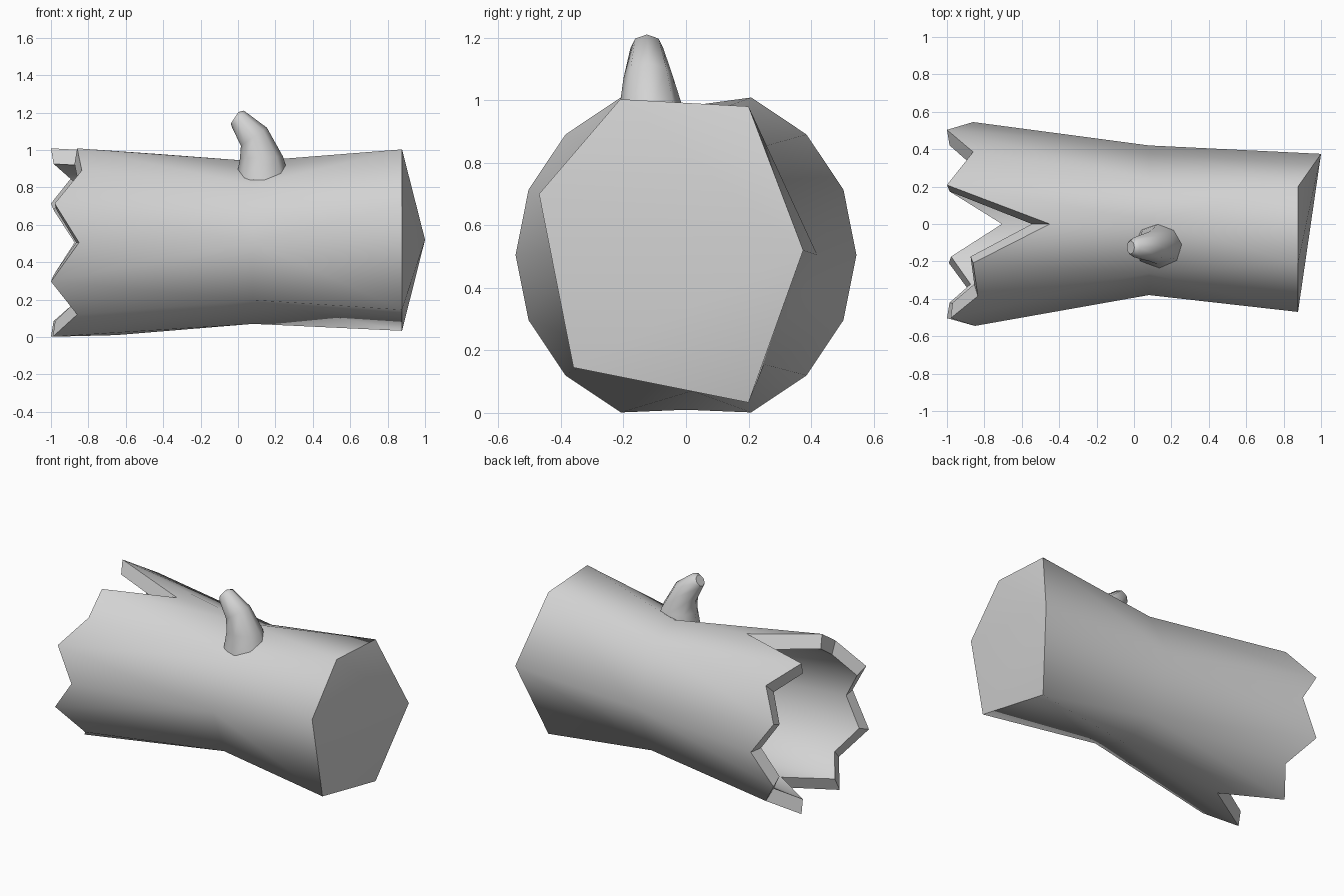
import bpy, bmesh
from math import sin, cos, pi, radians
from mathutils import Vector, Matrix

cube = bpy.data.objects.get("Cube")
if cube:
    bpy.data.objects.remove(cube)

grey = bpy.data.materials.new("plain grey")
grey.use_nodes = True
grey.diffuse_color = (0.65, 0.65, 0.65, 1)
grey.node_tree.nodes["Principled BSDF"].inputs["Base Color"].default_value = (0.65, 0.65, 0.65, 1)


def finish(name, bm, hard_edges):
    """Sharpen edges around flat faces and the given edges, make the object."""
    bmesh.ops.recalc_face_normals(bm, faces=bm.faces)
    for e in bm.edges:
        e.smooth = all(f.smooth for f in e.link_faces) and e not in hard_edges
    mesh = bpy.data.meshes.new(name)
    bm.to_mesh(mesh)
    bm.free()
    mesh.materials.append(grey)
    ob = bpy.data.objects.new(name, mesh)
    bpy.context.collection.objects.link(ob)
    return ob


def face(bm, verts, smooth=True):
    f = bm.faces.new(verts)
    f.smooth = smooth
    return f


def ring(bm, x, y, z, ry, rz, count):
    """Vertices around the log's axis, from +y up over the top."""
    xs = x if isinstance(x, list) else [x] * count
    return [bm.verts.new((xs[k], y + ry * cos(2 * pi * k / count),
                          z + rz * sin(2 * pi * k / count))) for k in range(count)]


def join_halved(bm, many, few):
    """Skin a ring onto one with half as many sides."""
    n = len(few)
    for j in range(n):
        a, b, c = many[2 * j], many[2 * j + 1], many[(2 * j + 2) % (2 * n)]
        p, q = few[j], few[(j + 1) % n]
        face(bm, (a, b, p))
        face(bm, (b, q, p))
        face(bm, (b, c, q))


def bridge(bm, a, b, smooth=True):
    n = len(a)
    for k in range(n):
        face(bm, (a[k], a[(k + 1) % n], b[(k + 1) % n], b[k]), smooth)


# Log: jagged broken rim, narrow waist, six-sided sawn end
bm = bmesh.new()
jag = [-.86, -1, -.86, -1, -.45, -.86, -.835, -.98,
       -.85, -1, -.86, -.99, -.65, -1, -.86, -1]
rim = ring(bm, jag, 0, .505, .545, .545, 16)
rim[4].co.z, rim[12].co.z = .98, .01
waist = ring(bm, .08, .02, .505, .40, .435, 8)
waist[1].co.yz = .24, .85
waist[7].co.yz = .25, .155
join_halved(bm, rim, waist)

end = [bm.verts.new(p) for p in (
    (1, .375, .52), (.877, .2, .98), (.877, -.21, 1.003),
    (.877, -.47, .70), (.877, -.36, .145), (.877, .2, .033))]
# Each waist side leads to one end corner, or fans across two
steps = [0, 1, 1, 2, 3, 4, 5, 5]
for j in range(8):
    p, q = waist[j], waist[(j + 1) % 8]
    a, b = end[steps[j]], end[steps[(j + 1) % 8]]
    if a is b:
        face(bm, (p, q, a))
    else:
        face(bm, (p, q, b))
        face(bm, (p, b, a))
for k in range(1, 5):
    face(bm, (end[0], end[k], end[k + 1]))
sawn_edge = {bm.edges.get((end[k - 1], end[k])) for k in range(6)}

# Hollow: rim thickness, inner wall and floor
inner_jag = [-.93 + (x + .93) * .8 for x in jag]
inner = ring(bm, inner_jag, 0, .505, .455, .455, 16)
inner[4].co.z, inner[12].co.z = .90, .09
bridge(bm, rim, inner, False)
inner_waist = ring(bm, .08, .02, .505, .32, .35, 8)
join_halved(bm, inner, inner_waist)
face(bm, inner_waist)
finish("hollow_log", bm, sawn_edge)

# Branch stub: tapering, bent rings with a blunt, slanted tip
bm = bmesh.new()
rings = []
for centre, length, width, tilt in (((.135, -.11, .84), .145, .125, 0),
                                    ((.125, -.11, .96), .115, .105, -3),
                                    ((.085, -.12, 1.07), .085, .08, -35),
                                    ((.0, -.125, 1.165), .055, .053, -55),
                                    ((-.018, -.125, 1.172), .037, .036, -56)):
    turn = Matrix.Rotation(radians(tilt), 3, 'Y')
    rings.append([bm.verts.new(Vector(centre) + turn @ Vector(
        (length * cos(pi * k / 4), width * sin(pi * k / 4), 0))) for k in range(8)])
for a, b in zip(rings, rings[1:]):
    bridge(bm, a, b)
face(bm, rings[-1], False)
finish("branch_stub", bm, set())
